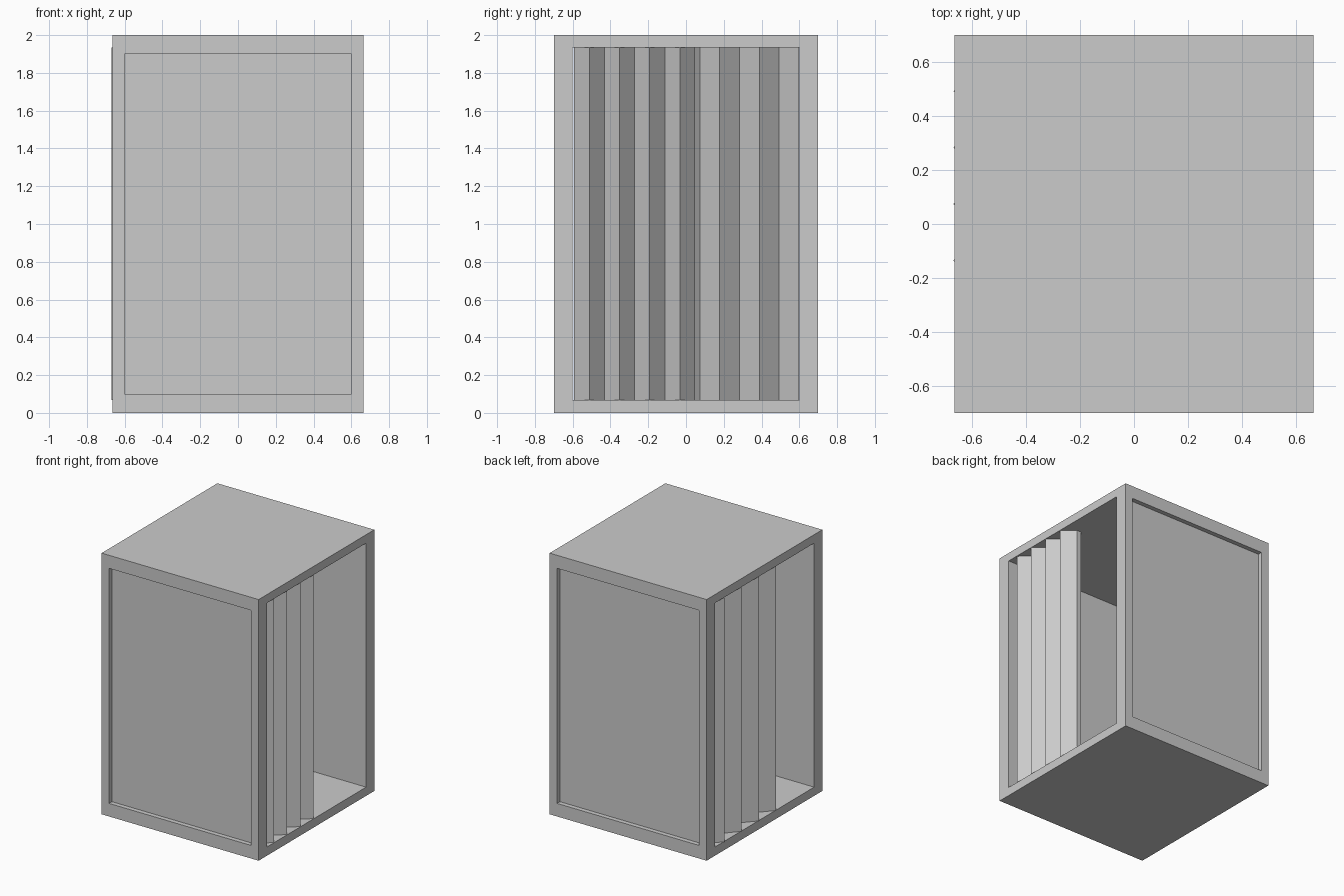
import bpy, bmesh

if "Cube" in bpy.data.objects:
    bpy.data.objects.remove(bpy.data.objects["Cube"])


def box(name, x, y, z):
    """Axis-aligned box from (min, max) ranges."""
    bpy.ops.mesh.primitive_cube_add(size=1, location=(sum(x) / 2, sum(y) / 2, sum(z) / 2))
    ob = bpy.context.object
    ob.name = name
    ob.scale = (x[1] - x[0], y[1] - y[0], z[1] - z[0])
    bpy.ops.object.transform_apply(location=True, rotation=False, scale=True)
    return ob


def cut(target, cutter):
    mod = target.modifiers.new("cut", 'BOOLEAN')
    mod.operation = 'DIFFERENCE'
    mod.solver = 'EXACT'
    mod.object = cutter
    bpy.context.view_layer.objects.active = target
    bpy.ops.object.modifier_apply(modifier=mod.name)
    bpy.data.objects.remove(cutter)


Z0, Z1 = 0.067, 1.935          # height range of side openings and doors

# Cabin shell: tunnel from side to side, shallow recesses front and back
cabin = box("cabin_shell", (-0.665, 0.665), (-0.7, 0.7), (0, 2))
cut(cabin, box("tunnel_cutter", (-1, 1), (-0.6, 0.6), (Z0, Z1)))
for s in (-1, 1):
    y = sorted((s * 0.665, s * 0.8))
    cut(cabin, box("recess_cutter", (-0.602, 0.602), y, (0.1, 1.9)))


def folding_door(name, side, tip, start, step, folds=8, depth=0.092, thick=0.037):
    """Accordion door: zigzag outline extruded upwards."""
    outer = [(side * (tip if i % 2 else tip - depth), start + i * step) for i in range(folds + 1)]
    inner = [(x - side * thick, y) for x, y in outer]
    bm = bmesh.new()
    rows = [[(bm.verts.new((*a, z)), bm.verts.new((*b, z))) for a, b in zip(outer, inner)]
            for z in (Z0, Z1)]
    low, high = rows
    for i in range(folds):
        for k in (0, 1):                       # outer and inner skins
            bm.faces.new((low[i][k], low[i + 1][k], high[i + 1][k], high[i][k]))
        for r in rows:                         # bottom and top edges
            bm.faces.new((r[i][0], r[i + 1][0], r[i + 1][1], r[i][1]))
    for i in (0, folds):                       # end caps
        bm.faces.new((low[i][0], low[i][1], high[i][1], high[i][0]))
    bmesh.ops.recalc_face_normals(bm, faces=bm.faces)
    me = bpy.data.meshes.new(name)
    bm.to_mesh(me)
    bm.free()
    bpy.context.collection.objects.link(bpy.data.objects.new(name, me))


# Partly open folding doors, on opposite ends of the two openings
folding_door("right_folding_door", 1, 0.663, -0.592, 0.08)
folding_door("left_folding_door", -1, 0.669, 0.597, -0.1046)
